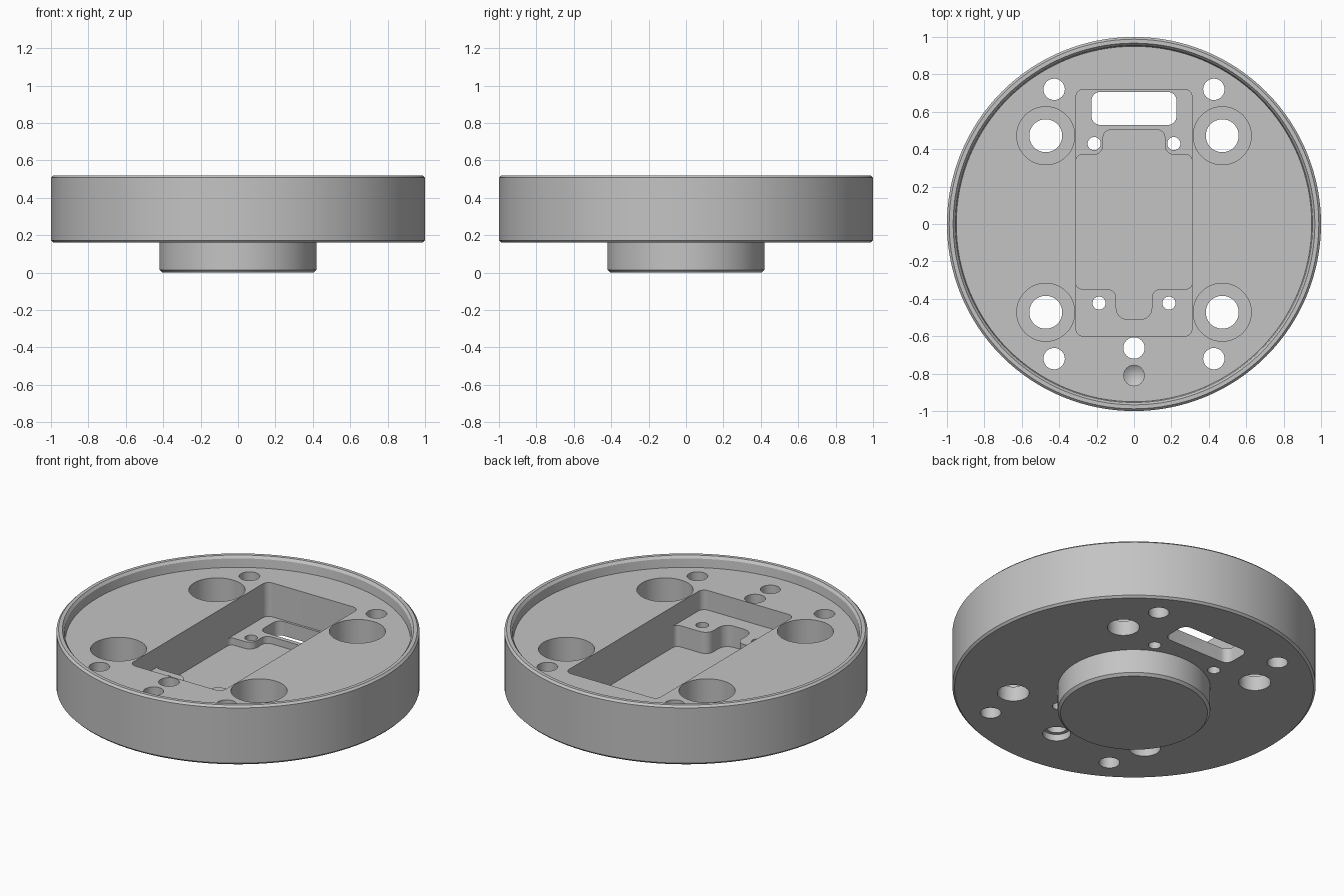
import bpy, bmesh, math
from mathutils import Vector

cube = bpy.data.objects.get("Cube")
if cube:
    bpy.data.objects.remove(cube, do_unlink=True)

GREY = (0.55, 0.55, 0.55, 1)
metal = bpy.data.materials.new("plain grey")
metal.use_nodes = True
metal.diffuse_color = GREY
metal.node_tree.nodes["Principled BSDF"].inputs["Base Color"].default_value = GREY


def finish(name, bm):
    bmesh.ops.remove_doubles(bm, verts=bm.verts, dist=1e-5)
    bmesh.ops.holes_fill(bm, edges=[e for e in bm.edges if e.is_boundary], sides=0)
    bmesh.ops.recalc_face_normals(bm, faces=bm.faces)
    mesh = bpy.data.meshes.new(name)
    bm.to_mesh(mesh)
    bm.free()
    mesh.materials.append(metal)
    obj = bpy.data.objects.new(name, mesh)
    bpy.context.collection.objects.link(obj)
    return obj


def lathe(name, profile, x=0, y=0, steps=48):
    """Turn a list of (radius, height) points about a vertical axis."""
    bm = bmesh.new()
    verts = [bm.verts.new((x + r, y, z)) for r, z in profile]
    edges = [bm.edges.new(pair) for pair in zip(verts, verts[1:])]
    bmesh.ops.spin(bm, geom=verts + edges, cent=(x, y, 0), axis=(0, 0, 1),
                   angle=math.tau, steps=steps, use_merge=True)
    return finish(name, bm)


def rounded(corners, steps=8):
    """Outline with every (x, y, radius) corner turned into an arc."""
    points = []
    for i, (x, y, r) in enumerate(corners):
        p = Vector((x, y))
        if r == 0:
            points.append(p)
            continue
        a = (Vector(corners[i - 1][:2]) - p).normalized()
        b = (Vector(corners[(i + 1) % len(corners)][:2]) - p).normalized()
        centre = p + (a + b) * r
        for k in range(steps + 1):
            t = k / steps * math.pi / 2
            points.append(centre - b * r * math.cos(t) - a * r * math.sin(t))
    return points


def prism(name, corners, low, high):
    bm = bmesh.new()
    face = bm.faces.new([bm.verts.new((p.x, p.y, low)) for p in rounded(corners)])
    top = bmesh.ops.extrude_face_region(bm, geom=[face])["geom"]
    moved = [v for v in top if isinstance(v, bmesh.types.BMVert)]
    bmesh.ops.translate(bm, verts=moved, vec=(0, 0, high - low))
    return finish(name, bm)


def box(x, y0, y1, r0, r1):
    return [(-x, y0, r0), (x, y0, r0), (x, y1, r1), (-x, y1, r1)]


# Turned body: lower boss, drum and raised rim around the floor
FLOOR, ABOVE, BELOW = 0.453, 0.7, -0.1
body = lathe("round_housing", [
    (0.405, 0), (0.42, 0.015), (0.42, 0.16), (0.988, 0.16), (1, 0.172),
    (1, 0.508), (0.988, 0.52), (0.967, 0.52), (0.955, 0.505), (0.95, FLOOR)], steps=128)

# Central stepped pocket and the slot through its back shelf
W = 0.31
right_side = [(0.095, -0.51, 0.06), (0.095, -0.347, 0.05), (W, -0.347, 0.03),
              (W, 0.37, 0.03), (0.165, 0.37, 0.05), (0.165, 0.503, 0.04)]
deep_outline = right_side + [(-x, y, r) for x, y, r in reversed(right_side)]
cutters = [
    prism("pocket_cutter", box(W, -0.6, 0.72, 0.04, 0.04), 0.334, ABOVE),
    prism("back_shelf_cutter", box(W, 0, 0.72, 0, 0.04), 0.247, ABOVE),
    prism("deep_pocket_cutter", deep_outline, 0.205, ABOVE),
    prism("slot_cutter", box(0.227, 0.53, 0.706, 0.045, 0.045), BELOW, ABOVE),
]


def drill(x, y, r, low=BELOW, high=ABOVE):
    cutters.append(lathe("hole_cutter", [(r, low), (r, high)], x, y))


# Mirrored holes: counterbored mounts, outer pins and shelf screws
for side in (-1, 1):
    for end in (-1, 1):
        drill(side * 0.472, end * 0.472, 0.155, 0.25)
        drill(side * 0.472, end * 0.472, 0.088)
        drill(side * 0.427, end * 0.72, 0.057)
    drill(side * 0.213, 0.43, 0.035)
    drill(side * 0.187, -0.423, 0.035)

# Front hole with a wider mouth below, and a blind hole with a conical tip
drill(0, -0.663, 0.057)
drill(0, -0.663, 0.077, BELOW, 0.2)
cutters.append(lathe("blind_hole_cutter", [(0, 0.26), (0.055, 0.3), (0.055, ABOVE)], 0, -0.81))

# Cut everything out of the body
bpy.context.view_layer.objects.active = body
for cutter in cutters:
    cut = body.modifiers.new("cut", "BOOLEAN")
    cut.operation = "DIFFERENCE"
    cut.solver = "EXACT"
    cut.object = cutter
    bpy.ops.object.modifier_apply(modifier=cut.name)
    bpy.data.objects.remove(cutter, do_unlink=True)

bpy.ops.object.select_all(action="DESELECT")
body.select_set(True)
bpy.ops.object.shade_smooth_by_angle(angle=math.radians(30))
